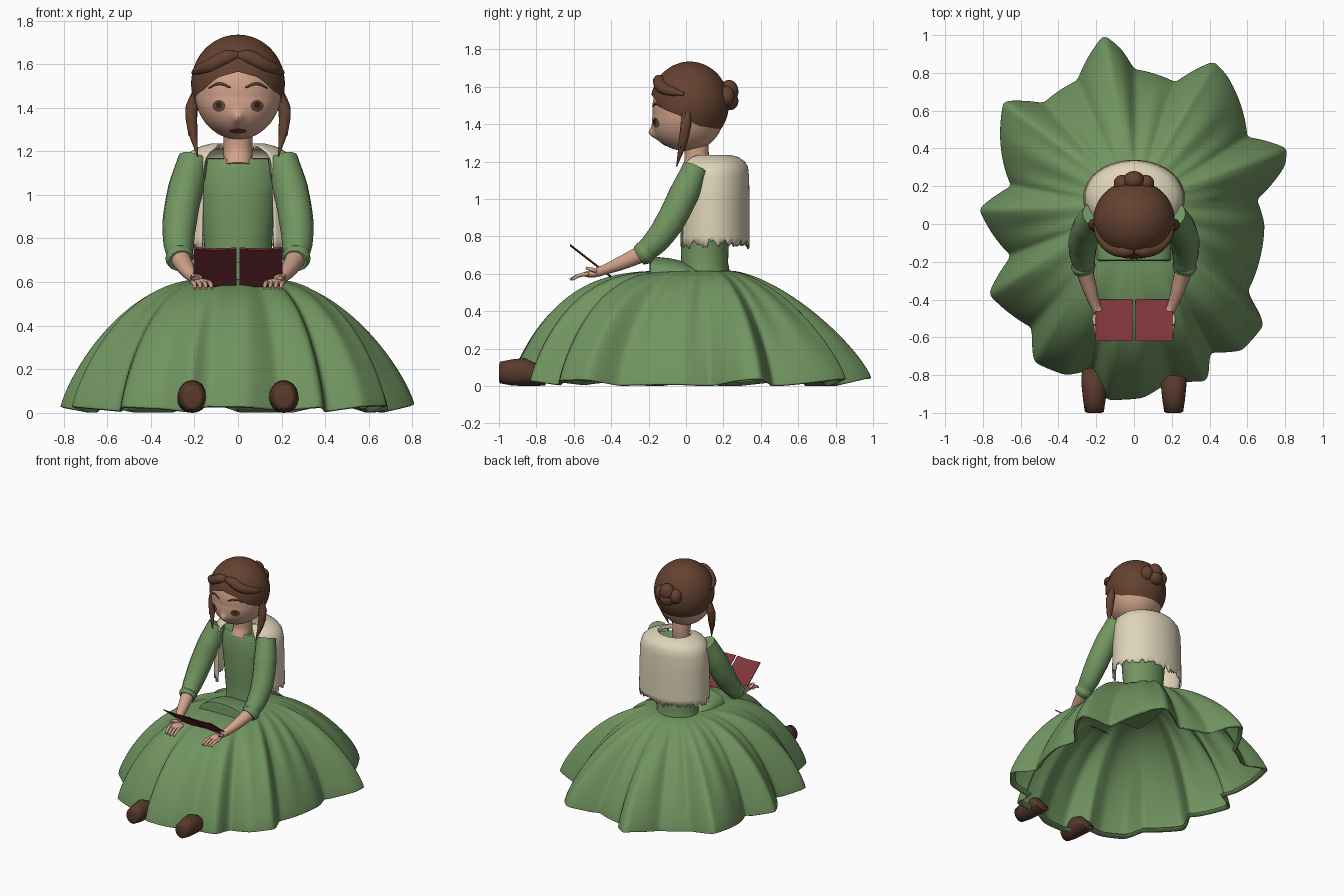
import bpy, bmesh, math, random
from mathutils import Vector

random.seed(4)
if "Cube" in bpy.data.objects:
    bpy.data.objects.remove(bpy.data.objects["Cube"])


def material(name, r, g, b):
    m = bpy.data.materials.new(name)
    m.use_nodes = True
    m.diffuse_color = (r, g, b, 1)
    m.node_tree.nodes["Principled BSDF"].inputs["Base Color"].default_value = (r, g, b, 1)
    return m


GREEN = material("dress green", 0.165, 0.30, 0.118)
CREAM = material("wool cream", 0.73, 0.66, 0.48)
SKIN = material("skin", 0.65, 0.37, 0.26)
BROWN = material("hair brown", 0.127, 0.054, 0.03)
SHOE = material("shoe brown", 0.10, 0.042, 0.025)
RED = material("book red", 0.21, 0.035, 0.045)
EYE = material("eye brown", 0.13, 0.07, 0.045)
DARK = material("dark brown", 0.04, 0.018, 0.012)
LIP = material("lip red", 0.21, 0.03, 0.035)


def finish(obj, mat, angle=50):
    obj.data.materials.append(mat)
    bpy.ops.object.select_all(action='DESELECT')
    obj.select_set(True)
    bpy.context.view_layer.objects.active = obj
    bpy.ops.object.shade_smooth_by_angle(angle=math.radians(angle))
    return obj


def mesh_object(name, bm, mat, angle=50):
    bmesh.ops.recalc_face_normals(bm, faces=bm.faces)
    me = bpy.data.meshes.new(name)
    bm.to_mesh(me)
    bm.free()
    obj = bpy.data.objects.new(name, me)
    bpy.context.collection.objects.link(obj)
    return finish(obj, mat, angle)


def loft(name, rings, mat, closed=True, caps=False, angle=50):
    """Skin a surface over rows of points."""
    bm = bmesh.new()
    rows = [[bm.verts.new(p) for p in ring] for ring in rings]
    n = len(rows[0])
    for a, b in zip(rows, rows[1:]):
        for i in range(n if closed else n - 1):
            j = (i + 1) % n
            bm.faces.new((a[i], a[j], b[j], b[i]))
    if caps:
        bm.faces.new(rows[0])
        bm.faces.new(rows[-1])
    return mesh_object(name, bm, mat, angle)


def ellipse(cx, cy, z, rx, ry, n=40):
    steps = [2 * math.pi * i / n for i in range(n)]
    return [(cx + rx * math.cos(t), cy + ry * math.sin(t), z) for t in steps]


def ball(name, centre, size, mat):
    bm = bmesh.new()
    bmesh.ops.create_uvsphere(bm, u_segments=32, v_segments=20, radius=1)
    for v in bm.verts:
        v.co = Vector(centre) + Vector(a * b for a, b in zip(v.co, size))
    return mesh_object(name, bm, mat)


def tube(name, points, mat, side=1):
    """Rounded tube through (x, y, z, radius) points."""
    cu = bpy.data.curves.new(name, 'CURVE')
    cu.dimensions = '3D'
    cu.bevel_depth = 1
    cu.bevel_resolution = 5
    cu.use_fill_caps = True
    sp = cu.splines.new('BEZIER')
    sp.bezier_points.add(len(points) - 1)
    for bp, (x, y, z, r) in zip(sp.bezier_points, points):
        bp.co = (x * side, y, z)
        bp.radius = r
        bp.handle_left_type = bp.handle_right_type = 'AUTO'
    obj = bpy.data.objects.new(name, cu)
    bpy.context.collection.objects.link(obj)
    bpy.ops.object.select_all(action='DESELECT')
    obj.select_set(True)
    bpy.context.view_layer.objects.active = obj
    bpy.ops.object.convert(target='MESH')
    return finish(bpy.context.object, mat)


def interp(x, pts):
    for (a, u), (b, v) in zip(pts, pts[1:]):
        if a <= x <= b:
            return u + (v - u) * (x - a) / (b - a)
    return pts[-1][1]


# Skirt: pleated bell that follows an irregular hem outline
hem = [(-.16, 1), (-.07, .93), (0, .82), (.22, .75), (.42, .86), (.49, .79), (.6, .46), (.81, .4),
       (.8, .31), (.65, .13), (.69, .0), (.67, -.17), (.6, -.36), (.69, -.53), (.57, -.67), (.4, -.68),
       (.39, -.83), (.19, -.83), (.05, -.92), (-.15, -.93), (-.22, -.77), (-.36, -.8), (-.53, -.73),
       (-.54, -.55), (-.77, -.37), (-.65, -.17), (-.82, .08), (-.65, .2), (-.69, .65), (-.48, .64), (-.3, .76)]
CY = 0.1
polar = sorted((math.atan2(y - CY, x), math.hypot(x, y - CY)) for x, y in hem)
tau = 2 * math.pi
polar = [(polar[-1][0] - tau, polar[-1][1])] + polar + [(polar[0][0] + tau, polar[0][1])]
N = 360
angles = [tau * i / N - math.pi for i in range(N)]
raw = [interp(t, polar) for t in angles]


def blur(values, k):
    return [sum(values[(i + d) % N] for d in range(-k, k + 1)) / (2 * k + 1) for i in range(N)]


edge, soft = blur(raw, 1), blur(raw, 32)


def skirt_ring(s, lift=0, inset=1.0):
    ring = []
    for t, e, m in zip(angles, edge, soft):
        fold = 0.008 * math.sin(24 * t) * math.sin(math.pi * s)
        r = (0.14 + (m - 0.14) * s + (e - m) * s ** 1.25 + fold) * inset
        power = 2 + 1.1 * max(0, -math.sin(t)) ** 2 - 0.4 * max(0, math.sin(t))
        low = 0.018 + max(-.012, min(.025, .2 * (e - m))) + lift
        ring.append((r * math.cos(t), CY + r * math.sin(t), low + (.617 - low) * (1 - s ** power) ** .8))
    return ring


rings = [skirt_ring(math.sin(math.pi / 2 * i / 32)) for i in range(33)]
loft("skirt", rings + [skirt_ring(1, -.005, 0.985), skirt_ring(1, 0.015, 0.955)], GREEN, angle=80)

# Bodice, and the lap fold in front of the waist
loft("bodice", [ellipse(0, .1, z, rx, ry) for z, rx, ry in
     [(.58, .165, .14), (.66, .145, .125), (.8, .158, .13), (1, .18, .13), (1.12, .19, .12),
      (1.165, .17, .105), (1.17, .12, .095), (1.15, .07, .08)]], GREEN, caps=True)
fold_rows = []
for y, half, top in [(-.195, .19, .665), (-.19, .2, .69), (-.15, .2, .69), (-.08, .2, .682),
                     (-.02, .195, .668), (.04, .18, .645), (.1, .165, .615)]:
    steps = [math.pi * i / 24 for i in range(25)]
    fold_rows.append([(half * math.cos(t), y, .56 + (top - .56) * math.sin(t) ** .6) for t in steps])
loft("lap_fold", fold_rows, GREEN, caps=True)

# Fleece vest: open at the front with a ragged lower edge
count = 90
span = [math.radians(-52 + 284 * i / count) for i in range(count + 1)]
ragged = [.75 + random.uniform(-.02, .025) + .015 * (i % 2) for i in range(count + 1)]
vest = [[(.27 * math.cos(t), .14 + .2 * math.sin(t), z) for t, z in zip(span, ragged)]]
for z, rx, ry in [(.8, .27, .2), (1, .265, .2), (1.12, .26, .197), (1.17, .245, .192),
                  (1.2, .215, .175), (1.225, .165, .14), (1.235, .125, .1), (1.215, .11, .09)]:
    vest.append([(rx * math.cos(t), .14 + ry * math.sin(t), z) for t in span])
vest_obj = loft("fleece_vest", vest, CREAM, closed=False)
solid = vest_obj.modifiers.new("thickness", 'SOLIDIFY')
solid.thickness = 0.012

# Neck showing in the low neckline, and head with the jaw and nose pulled forward
tube("neck", [(0, .035, 1.13, .07), (0, .055, 1.2, .066), (0, .05, 1.33, .068)], SKIN)


def face_shape(x, d, z):
    nose = .03 * math.exp(-(x / .022) ** 2 - ((z - 1.35) / .03) ** 2)
    return .015 - d * (.195 + .3 * max(0, 1.45 - z)) - nose


def face_y(x, z):
    return face_shape(x, math.sqrt(max(0, 1 - (x / .2) ** 2 - ((z - 1.48) / .225) ** 2)), z)


bm = bmesh.new()
bmesh.ops.create_uvsphere(bm, u_segments=96, v_segments=64, radius=1)
for v in bm.verts:
    x, z = .2 * v.co.x, 1.48 + .225 * v.co.z
    y = face_shape(x, -v.co.y, z) if v.co.y < 0 else .015 + .195 * v.co.y
    v.co = (x, y, z)
mesh_object("head", bm, SKIN)


# Face details: thin plates laid on the face
def face_plate(name, x, z, rx, rz, mat, lift=.004):
    rings = []
    for k in (.02, .35, .7, 1):
        pts = ellipse(x, z, 0, rx * k, rz * k, 24)
        rings.append([(a, face_y(a, b) - lift, b) for a, b, _ in pts])
    loft(name, rings, mat)


face_plate("mouth", 0, 1.293, .04, .011, LIP)
for side, label in ((1, "left"), (-1, "right")):
    face_plate(label + "_eye", side * .088, 1.408, .03, .027, EYE)
    face_plate(label + "_pupil", side * .088, 1.413, .014, .015, DARK, .007)
    tube(label + "_eyebrow", [(x, face_y(x, z) - .001, z, r) for x, z, r in
         [(.035, 1.493, .004), (.085, 1.51, .007), (.135, 1.49, .003)]], BROWN, side)

# Hair cap: grows from the crown down to the hairline
hairline = [(0, 1.565), (25, 1.54), (48, 1.48), (72, 1.45), (90, 1.415), (110, 1.385), (180, 1.365)]
M = 96
cap = []
for k in range(21):
    ring = []
    for i in range(M):
        a = 360 * i / M
        low = math.acos((interp(min(a, 360 - a), hairline) - 1.51) / .225)
        p, a = max(low * k / 20, .002), math.radians(a)
        ring.append((.215 * math.sin(p) * math.sin(a), .02 - .21 * math.sin(p) * math.cos(a),
                     1.51 + .225 * math.cos(p)))
    cap.append(ring)
loft("hair_cap", cap, BROWN)

# Bun of coiled lobes
for name, c, s in [("bun_middle", (0, .23, 1.575), (.055, .05, .062)),
                   ("bun_left", (.062, .215, 1.55), (.045, .045, .055)),
                   ("bun_right", (-.062, .215, 1.55), (.045, .045, .055)),
                   ("bun_lower", (0, .235, 1.525), (.055, .045, .05))]:
    ball(name, c, s, BROWN)

for side, label in ((1, "left"), (-1, "right")):
    # Swept fringe and loose side locks
    tube(label + "_fringe", [(0, -.14, 1.64, .02), (.05, -.142, 1.63, .036), (.12, -.125, 1.595, .034),
         (.175, -.075, 1.575, .026), (.205, -.01, 1.56, .01)], BROWN, side)
    tube(label + "_side_lock", [(.2, .012, 1.47, .012), (.212, 0, 1.4, .029), (.21, -.015, 1.31, .024),
         (.185, -.05, 1.175, .003)], BROWN, side)
    tube(label + "_thin_lock", [(.2, -.01, 1.46, .012), (.222, -.01, 1.38, .02),
         (.224, -.03, 1.27, .003)], BROWN, side)

    # Sleeve, turned cuff and forearm
    tube(label + "_sleeve", [(.205, .05, 1.165, .07), (.24, -.01, 1.03, .081), (.267, -.085, .88, .079),
         (.272, -.16, .775, .07), (.266, -.225, .715, .058)], GREEN, side)
    tube(label + "_cuff", [(.27, -.2, .73, .056), (.268, -.225, .712, .066), (.263, -.25, .697, .055)],
         GREEN, side)
    tube(label + "_forearm", [(.268, -.22, .715, .048), (.235, -.34, .66, .038), (.2, -.44, .62, .026),
         (.185, -.47, .61, .026)], SKIN, side)

    # Hand: palm, four fingers and a thumb
    ball(label + "_palm", (side * .165, -.505, .598), (.042, .05, .018), SKIN)
    for i in range(4):
        x = .125 + .025 * i
        tube(f"{label}_finger_{i + 1}", [(x + .008, -.52, .6, .011), (x, -.575, .59, .01),
             (x - .004, -.62 + .008 * abs(i - 1), .57, .007)], SKIN, side)
    tube(label + "_thumb", [(.19, -.47, .612, .014), (.21, -.5, .622, .011), (.207, -.535, .632, .007)],
         SKIN, side)

    # Book: one tilted board per side, sagging slightly toward its middle
    board = []
    for x, sag in [(.007, .002), (.06, .005), (.11, .006), (.16, .004), (.205, 0)]:
        board.append([(side * x, y, z - sag) for y, z in
                      [(-.4, .583), (-.62, .753), (-.62, .761), (-.4, .591)]])
    loft(label + "_book_board", board, RED, caps=True, angle=20)

    # Shoe lying on its heel, narrow at the toe
    shoe = []
    for y, rx, low, high in [(-1, .035, .03, .11), (-.995, .05, .015, .13), (-.93, .06, .003, .143),
                             (-.86, .067, 0, .15), (-.8, .068, 0, .12), (-.75, .055, .004, .06)]:
        half = (high - low) / 2
        shoe.append([(side * .21 + a, y, b) for a, b, _ in ellipse(0, low + half, 0, rx, half, 28)])
    loft(label + "_shoe", shoe, SHOE, caps=True, angle=75)
